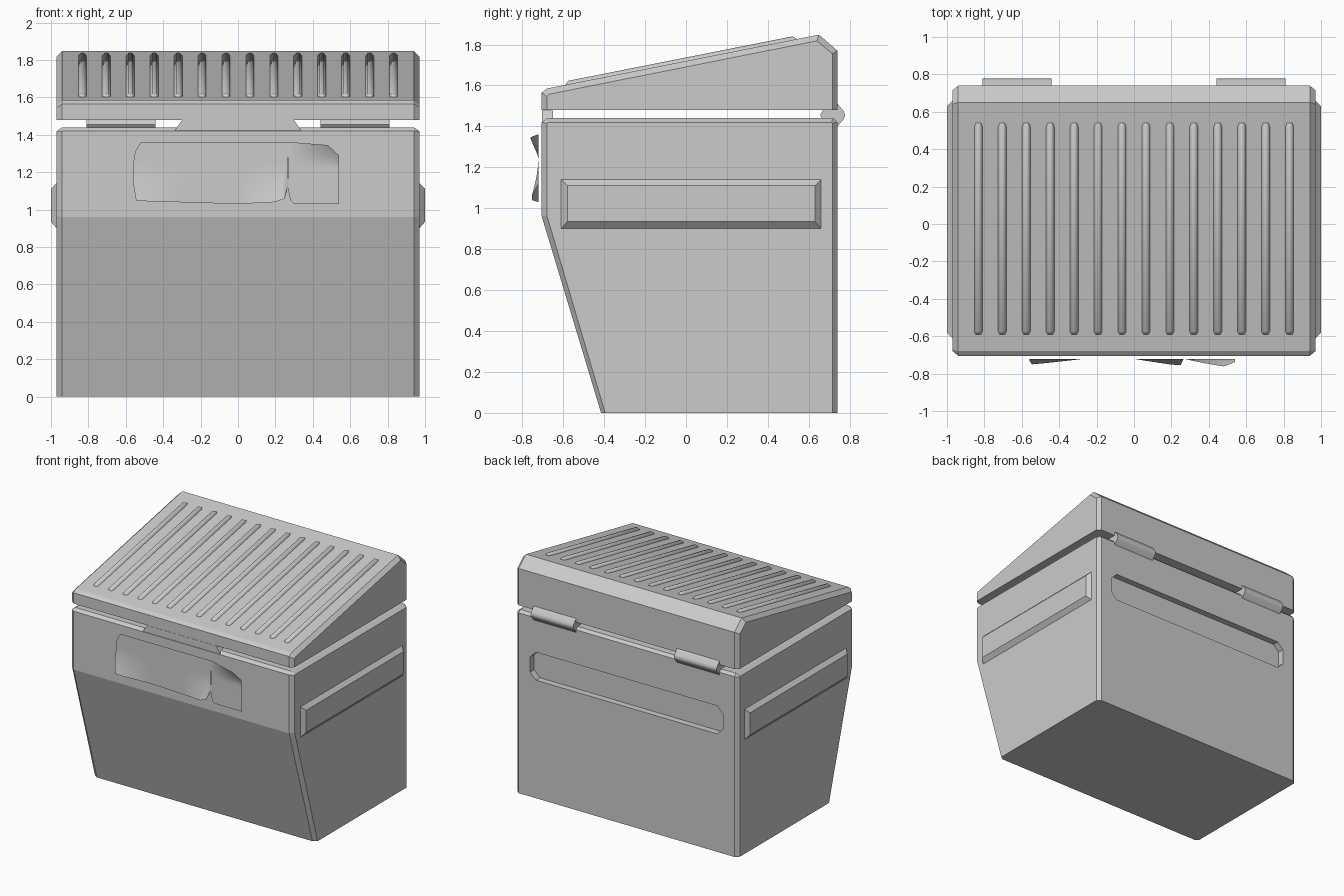
import bpy
import bmesh
import math

if "Cube" in bpy.data.objects:
    bpy.data.objects.remove(bpy.data.objects["Cube"], do_unlink=True)

grey = bpy.data.materials.new("plain grey")
grey.use_nodes = True
colour = (0.6, 0.6, 0.6, 1)
grey.diffuse_color = colour
grey.node_tree.nodes["Principled BSDF"].inputs["Base Color"].default_value = colour


def finish(name, bm, smooth=None):
    """Turn a bmesh into a named object, optionally smooth shaded."""
    mesh = bpy.data.meshes.new(name)
    bm.to_mesh(mesh)
    bm.free()
    obj = bpy.data.objects.new(name, mesh)
    bpy.context.collection.objects.link(obj)
    mesh.materials.append(grey)
    bpy.ops.object.select_all(action="DESELECT")
    obj.select_set(True)
    bpy.context.view_layer.objects.active = obj
    if smooth:
        bpy.ops.object.shade_smooth_by_angle(angle=math.radians(smooth))
    return obj


def loft(name, loops, smooth=None):
    """Skin a list of equal-length closed loops and cap both ends."""
    bm = bmesh.new()
    rings = [[bm.verts.new(p) for p in loop] for loop in loops]
    n = len(rings[0])
    for a, b in zip(rings, rings[1:]):
        for i in range(n):
            j = (i + 1) % n
            bm.faces.new((a[i], a[j], b[j], b[i]))
    bm.faces.new(rings[0])
    bm.faces.new(rings[-1])
    bmesh.ops.recalc_face_normals(bm, faces=bm.faces)
    return finish(name, bm, smooth)


def at_x(x, profile):
    return [(x, y, z) for y, z in profile]


def at_y(y, profile):
    return [(x, y, z) for x, z in profile]


def chamfered(name, outer, inner):
    """Side profile across the width, with chamfered left and right ends."""
    return loft(name, [at_x(-0.97, inner), at_x(-0.94, outer),
                       at_x(0.94, outer), at_x(0.97, inner)])


# Body with a sloping lower front
body = chamfered(
    "body",
    [(-0.415, 0), (-0.705, 0.96), (-0.705, 1.42), (-0.68, 1.44),
     (0.72, 1.44), (0.74, 1.42), (0.74, 0)],
    [(-0.395, 0), (-0.68, 0.965), (-0.68, 1.415), (-0.675, 1.42),
     (0.71, 1.42), (0.715, 1.415), (0.715, 0)])

# Handle recess cut into the back
def recess_outline(w, low, high, c):
    return [(-w, low + c), (-w + c, low), (w - c, low), (w, low + c),
            (w, high - c), (w - c, high), (-w + c, high), (-w, high - c)]

outline = recess_outline(0.84, 0.93, 1.15, 0.05)
cutter = loft("recess_cutter", [at_y(0.69, outline), at_y(0.80, outline)])
cutter.hide_render = True
cut = body.modifiers.new("recess", "BOOLEAN")
cut.operation = "DIFFERENCE"
cut.solver = "EXACT"
cut.object = cutter
bpy.context.view_layer.objects.active = body
bpy.ops.object.modifier_apply(modifier="recess")
bpy.data.objects.remove(cutter, do_unlink=True)

# Front tab rising into the gap below the lid
tab = [(-0.34, 1.42), (0.34, 1.42), (0.30, 1.478), (-0.30, 1.478)]
loft("front_tab", [at_y(-0.703, tab), at_y(-0.65, tab)])

# Sloping lid
chamfered(
    "lid",
    [(-0.705, 1.48), (-0.705, 1.565), (-0.68, 1.585), (0.65, 1.848),
     (0.74, 1.77), (0.74, 1.48)],
    [(-0.68, 1.48), (-0.68, 1.545), (-0.67, 1.557), (0.64, 1.818),
     (0.715, 1.755), (0.715, 1.48)])


# Raised ribs along the lid slope
def rib_section(x, y, width, height):
    z = 1.585 + (y + 0.68) * 0.198
    return [(x - width, y, z - 0.01), (x - width, y, z),
            (x - width / 2, y, z + height * 0.8), (x, y, z + height),
            (x + width / 2, y, z + height * 0.8),
            (x + width, y, z), (x + width, y, z - 0.01)]

for i in range(14):
    x = -0.832 + i * 0.128
    loft("lid_rib", [rib_section(x, -0.59, 0.014, 0.002),
                     rib_section(x, -0.575, 0.022, 0.017),
                     rib_section(x, 0.52, 0.022, 0.017),
                     rib_section(x, 0.54, 0.014, 0.002)], 50)

for side, name in ((1, "left"), (-1, "right")):
    # Raised side rail with bevelled edges
    base = [(-0.61, 0.90), (0.66, 0.90), (0.66, 1.14), (-0.61, 1.14)]
    face = [(-0.58, 0.935), (0.63, 0.935), (0.63, 1.11), (-0.58, 1.11)]
    loft(name + "_side_rail", [at_x(side * 0.96, base), at_x(side * 0.97, base),
                               at_x(side * 1.0, face)])
    # Hinge barrel bridging body and lid
    barrel = [(0.778, 1.455), (0.77, 1.475), (0.74, 1.51), (0.67, 1.48),
              (0.655, 1.455), (0.67, 1.43), (0.74, 1.40), (0.77, 1.435)]
    loft(name + "_hinge", [at_x(side * 0.44, barrel), at_x(side * 0.81, barrel)], 50)


# Thin front sheet with curling corners and a slit
def along(points, x):
    for (x0, z0), (x1, z1) in zip(points, points[1:]):
        if x <= x1:
            return z0 + (z1 - z0) * (x - x0) / (x1 - x0)
    return points[-1][1]

top_edge = [(-0.56, 1.25), (-0.55, 1.31), (-0.52, 1.36), (0.29, 1.36),
            (0.48, 1.345), (0.54, 1.29)]
low_edge = [(-0.56, 1.14), (-0.545, 1.05), (-0.5, 1.045), (0, 1.03),
            (0.2, 1.04), (0.25, 1.06), (0.265, 1.12), (0.28, 1.05),
            (0.3, 1.03), (0.54, 1.03)]


def curl(x, z):
    """How far the sheet lifts off the body at this point."""
    low = max(0, (1.23 - z) / 0.2) ** 1.5
    high = max(0, (z - 1.24) / 0.11) ** 1.5
    left = max(0, (-0.27 - x) / 0.28) * 0.035
    middle = max(0, x / 0.24) * 0.04 if x < 0.265 else 0
    right = max(0, (x - 0.27) / 0.22) * 0.045
    return min(0.05, low * max(left, middle) + high * right)

columns = sorted({p[0] for p in top_edge + low_edge} | {i * 0.03 for i in range(-18, 18)})
rows = 12
bm = bmesh.new()
grid = []
for x in columns:
    low, high = along(low_edge, x), along(top_edge, x)
    line = []
    for r in range(rows + 1):
        z = low + (high - low) * r / rows
        line.append(bm.verts.new((x, -0.721 - curl(x, z), z)))
    grid.append(line)
for a, b in zip(grid, grid[1:]):
    for r in range(rows):
        centre = (a[r].co + b[r + 1].co) / 2
        if abs(centre.x - 0.267) < 0.008 and 1.17 < centre.z < 1.27:
            continue
        bm.faces.new((a[r], b[r], b[r + 1], a[r + 1]))
finish("front_sheet", bm, 60)
